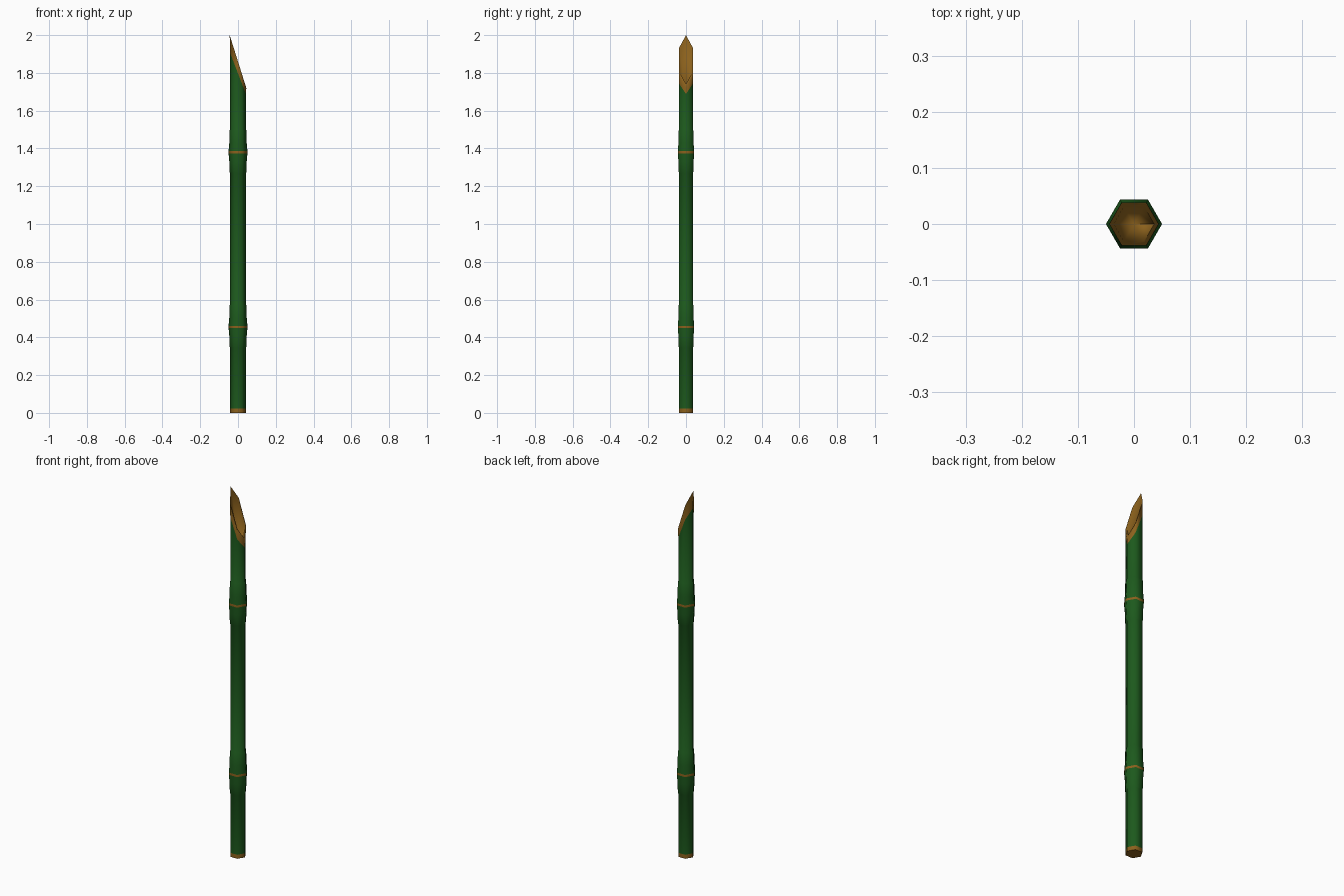
import bpy, bmesh, math

if "Cube" in bpy.data.objects:
    bpy.data.objects.remove(bpy.data.objects["Cube"])

def material(name, rgb):
    m = bpy.data.materials.new(name)
    m.diffuse_color = (*rgb, 1)
    m.use_nodes = True
    m.node_tree.nodes["Principled BSDF"].inputs["Base Color"].default_value = m.diffuse_color
    return m

green = material("green_bark", (0.012, 0.10, 0.012))
brown = material("cut_wood", (0.26, 0.12, 0.012))

SIDES = 6
R = 0.042

def ring(bm, radius, height):
    """Hexagonal ring; height is a function of x."""
    out = []
    for i in range(SIDES):
        a = 2 * math.pi * i / SIDES
        x, y = radius * math.cos(a), radius * math.sin(a)
        out.append(bm.verts.new((x, y, height(x))))
    return out

def build(name, rings, brown_bands, close_bottom=False, apex=None):
    bm = bmesh.new()
    loops = [ring(bm, r, h) for r, h in rings]
    for k in range(len(loops) - 1):
        a, b = loops[k], loops[k + 1]
        for i in range(SIDES):
            j = (i + 1) % SIDES
            f = bm.faces.new((a[i], a[j], b[j], b[i]))
            f.material_index = 1 if k in brown_bands else 0
    if close_bottom:
        bm.faces.new(loops[0][::-1]).material_index = 1
    if apex is not None:
        tip = bm.verts.new((0, 0, apex))
        for i in range(SIDES):
            f = bm.faces.new((loops[-1][i], loops[-1][(i + 1) % SIDES], tip))
            f.material_index = 1
    me = bpy.data.meshes.new(name)
    bm.to_mesh(me)
    bm.free()
    me.materials.append(green)
    me.materials.append(brown)
    ob = bpy.data.objects.new(name, me)
    bpy.context.collection.objects.link(ob)
    bpy.ops.object.select_all(action='DESELECT')
    ob.select_set(True)
    bpy.context.view_layer.objects.active = ob
    bpy.ops.object.shade_smooth_by_angle(angle=math.radians(61))
    return ob

def flat(z):
    return lambda x: z

def slope(z, k):
    return lambda x: z + k * x

# Stalk: base band, two swollen joints, slanted hollow tip
profile = [(R, flat(0)), (R, flat(0.022))]
bands = {0}
for z in (0.455, 1.38):
    for dz, r in ((-0.11, R), (-0.105, 0.0445), (-0.05, 0.046), (-0.006, 0.050),
                  (0.006, 0.050), (0.05, 0.046), (0.115, 0.0445), (0.12, R)):
        profile.append((r, flat(z + dz)))
        if dz == -0.006:
            bands.add(len(profile) - 1)
profile.append((R, slope(1.797, -2.6)))
bands.add(len(profile) - 1)
profile.append((0.044, slope(1.86, -3.18)))   # outer lip of the cut
bands.add(len(profile) - 1)
profile.append((0.036, slope(1.855, -3.18)))  # inner lip
build("bamboo_stalk", profile, bands, close_bottom=True, apex=1.68)
